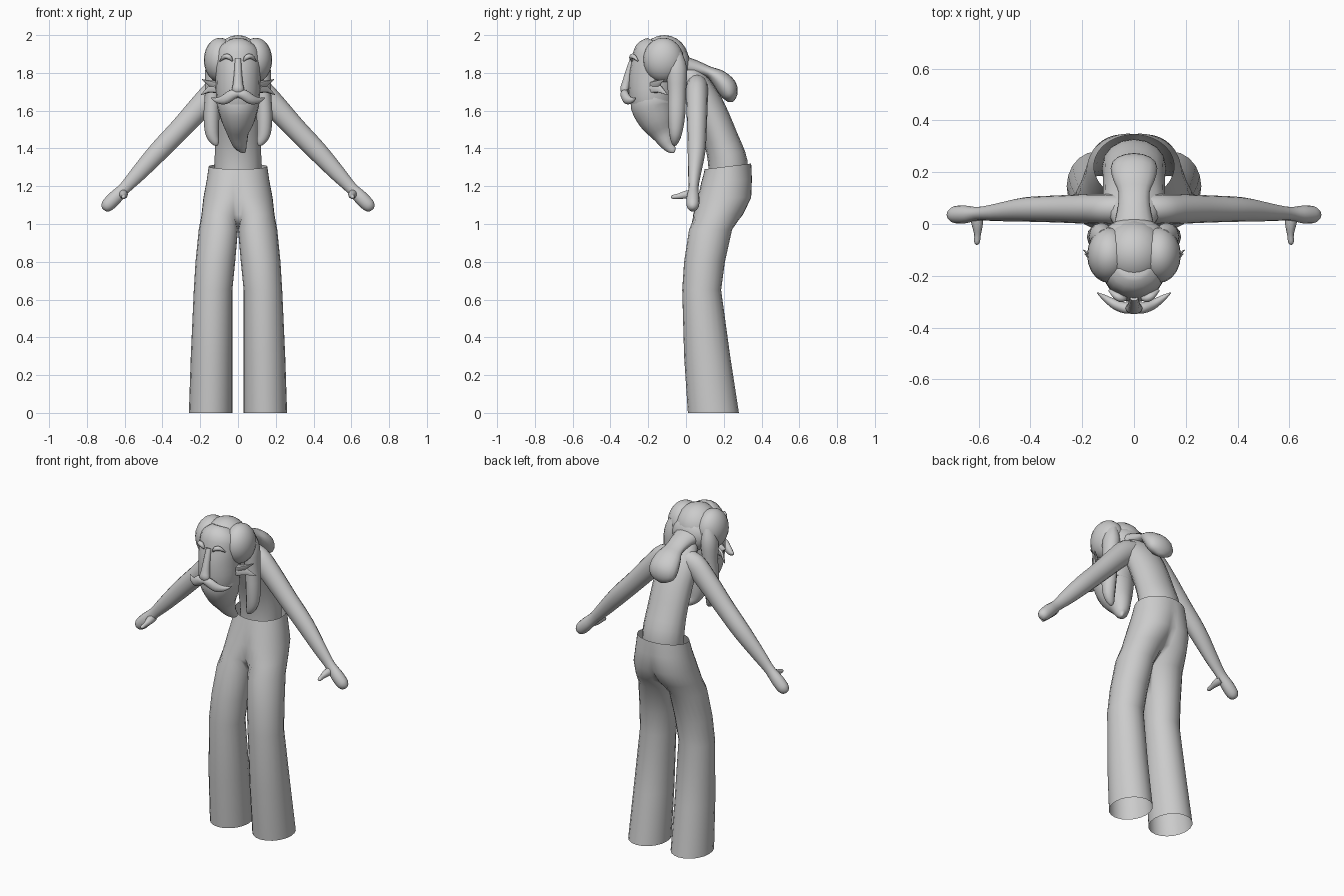
import bpy, bmesh, math
from mathutils import Vector

X, Y, Z = Vector((1, 0, 0)), Vector((0, 1, 0)), Vector((0, 0, 1))


def finish(name, bm, mirror=False, angle=50):
    mesh = bpy.data.meshes.new(name)
    bmesh.ops.recalc_face_normals(bm, faces=bm.faces)
    bm.to_mesh(mesh)
    bm.free()
    ob = bpy.data.objects.new(name, mesh)
    bpy.context.collection.objects.link(ob)
    if mirror:
        mod = ob.modifiers.new("mirror", 'MIRROR')
        mod.use_clip = True
    bpy.ops.object.select_all(action='DESELECT')
    ob.select_set(True)
    bpy.context.view_layer.objects.active = ob
    bpy.ops.object.shade_smooth_by_angle(angle=math.radians(angle))
    return ob


def spline(rows, steps):
    """Catmull-Rom through rows of numbers."""
    out = []
    for i in range(len(rows) - 1):
        p = [rows[max(0, i - 1)], rows[i], rows[i + 1], rows[min(len(rows) - 1, i + 2)]]
        for s in range(steps):
            t = s / steps
            out.append([0.5 * (2 * b + (c - a) * t + (2 * a - 5 * b + 4 * c - d) * t * t
                               + (3 * b - a - 3 * c + d) * t ** 3) for a, b, c, d in zip(*p)])
    return out + [list(rows[-1])]


def bridge(bm, rings, closed):
    for r, q in zip(rings, rings[1:]):
        n = len(r)
        for i in range(n if closed else n - 1):
            j = (i + 1) % n
            bm.faces.new((r[i], r[j], q[j], q[i]))


def tube(name, rows, hint, mirror=False, sides=16, steps=3):
    """Elliptic tube; row = x, y, z, radius along hint, radius across."""
    rows = spline(rows, steps)
    pts = [Vector(r[:3]) for r in rows]
    bm = bmesh.new()
    rings = []
    for i, r in enumerate(rows):
        t = (pts[min(i + 1, len(pts) - 1)] - pts[max(i - 1, 0)]).normalized()
        u = (hint - t * hint.dot(t)).normalized()
        v = t.cross(u)
        a, b = max(r[3], .002), max(r[4], .002)
        rings.append([bm.verts.new(pts[i] + u * a * math.cos(k * math.tau / sides)
                                   + v * b * math.sin(k * math.tau / sides)) for k in range(sides)])
    bridge(bm, rings, True)
    bm.faces.new(rings[0])
    bm.faces.new(rings[-1])
    return finish(name, bm, mirror)


def blob(name, loc, size, mirror=False):
    bm = bmesh.new()
    bmesh.ops.create_uvsphere(bm, u_segments=20, v_segments=12, radius=1)
    bmesh.ops.scale(bm, vec=size, verts=bm.verts)
    bmesh.ops.translate(bm, vec=loc, verts=bm.verts)
    ob = finish(name, bm, False)
    if mirror:
        ob.modifiers.new("mirror", 'MIRROR')


# Flared trousers: closed leg rings open into half hip rings above the crotch
# row = z, centre x, centre y, radius x, radius y, back lift
trouser_rows = [
    (0, .145, .145, .115, .135, 0), (.3, .14, .112, .110, .122, 0),
    (.65, .132, .083, .102, .103, 0), (.8, .12, .098, .105, .108, 0),
    (.97, .104, .13, .104, .114, 0), (1.05, .075, .17, .118, .132, 0),
    (1.14, .05, .203, .133, .142, 0), (1.23, .022, .215, .144, .134, .01),
    (1.305, 0, .222, .155, .123, .015)]
bm = bmesh.new()
rings = []
for z, cx, cy, rx, ry, lift in trouser_rows:
    a = math.pi if rx <= cx else math.acos(-cx / rx)
    ring = []
    for k in range(21):
        w = -a + 2 * a * k / 20
        ring.append(bm.verts.new((cx + rx * math.cos(w), cy + ry * math.sin(w), z + lift * math.sin(w))))
    rings.append(ring)
bridge(bm, rings, False)
bmesh.ops.remove_doubles(bm, verts=bm.verts, dist=.0005)
finish("trousers", bm, True)

# Stooped torso running into the neck
tube("torso", [(0, .22, 1.2, .12, .10), (0, .222, 1.32, .124, .105), (0, .185, 1.45, .12, .092),
               (0, .125, 1.6, .12, .088), (0, .075, 1.7, .12, .08), (0, .03, 1.77, .095, .065),
               (0, -.03, 1.80, .065, .06), (0, -.1, 1.82, .06, .06)], X)

# Arms with mitten hands and thumbs
tube("arm", [(.03, .06, 1.73, .055, .06), (.10, .058, 1.715, .058, .068), (.18, .058, 1.64, .057, .064),
             (.30, .058, 1.51, .052, .057), (.42, .056, 1.385, .047, .053), (.53, .045, 1.265, .034, .042),
             (.60, .040, 1.19, .026, .032), (.65, .037, 1.14, .034, .037), (.69, .036, 1.10, .033, .035),
             (.71, .036, 1.085, .02, .022), (.716, .036, 1.08, .004, .004)], Y, True)
tube("thumb", [(.61, .04, 1.16, .025, .025), (.605, .0, 1.155, .022, .022),
               (.604, -.04, 1.147, .013, .015), (.606, -.07, 1.143, .011, .011),
               (.606, -.08, 1.143, .003, .003)], X, True, 10)

# Face, and the beard sweeping back to a point
tube("face", [(0, -.15, 1.96, .06, .06), (0, -.165, 1.92, .11, .105), (0, -.17, 1.86, .122, .118),
              (0, -.175, 1.78, .12, .128), (0, -.18, 1.68, .116, .122), (0, -.17, 1.6, .10, .105)], X)
tube("beard", [(0, -.17, 1.67, .113, .11), (0, -.175, 1.63, .112, .118), (0, -.15, 1.55, .09, .098),
               (0, -.12, 1.48, .058, .065), (.012, -.095, 1.42, .038, .037),
               (.03, -.07, 1.39, .015, .02), (.035, -.06, 1.382, .004, .004)], X)
tube("nose", [(0, -.285, 1.875, .016, .012), (0, -.302, 1.81, .02, .018), (0, -.318, 1.74, .027, .024),
              (0, -.325, 1.71, .033, .024), (0, -.31, 1.692, .02, .015)], X, False, 10)
tube("moustache", [(0, -.322, 1.69, .02, .022), (.03, -.325, 1.685, .027, .022),
                   (.07, -.312, 1.66, .027, .02), (.11, -.287, 1.655, .015, .013),
                   (.142, -.265, 1.668, .002, .002)], Z, True, 10)
tube("eyebrow", [(.03, -.285, 1.863, .004, .006), (.045, -.288, 1.882, .013, .014),
                 (.068, -.278, 1.887, .013, .014), (.095, -.255, 1.863, .003, .005)], Z, True, 8)

# Pointed ears
tube("ear", [(.105, -.17, 1.72, .03, .03), (.15, -.14, 1.715, .012, .022),
             (.195, -.10, 1.685, .002, .002)], X, True, 6, 1)
tube("ear_upper", [(.105, -.175, 1.73, .02, .03), (.15, -.15, 1.745, .01, .018),
                   (.19, -.115, 1.765, .002, .002)], X, True, 6, 1)

# Hair: crown, side swells, long side locks and tail
blob("hair_crown", (0, -.115, 1.865), (.125, .13, .135))
blob("hair_side", (.095, -.12, 1.868), (.086, .108, .118), True)
blob("hair_nape", (0, -.05, 1.84), (.12, .075, .10))
tube("hair_lock", [(.115, -.06, 1.9, .03, .04), (.125, -.05, 1.82, .048, .055),
                   (.133, -.048, 1.7, .042, .048), (.14, -.05, 1.58, .042, .046),
                   (.137, -.055, 1.48, .036, .034), (.118, -.06, 1.43, .02, .018),
                   (.11, -.062, 1.415, .004, .004)], X, True, 12)
tube("hair_tail", [(0, -.03, 1.84, .085, .055), (0, .05, 1.825, .065, .042), (0, .12, 1.805, .06, .03),
                   (0, .17, 1.775, .08, .045), (0, .215, 1.725, .09, .055),
                   (0, .232, 1.675, .075, .04), (0, .235, 1.645, .02, .012)], X)
